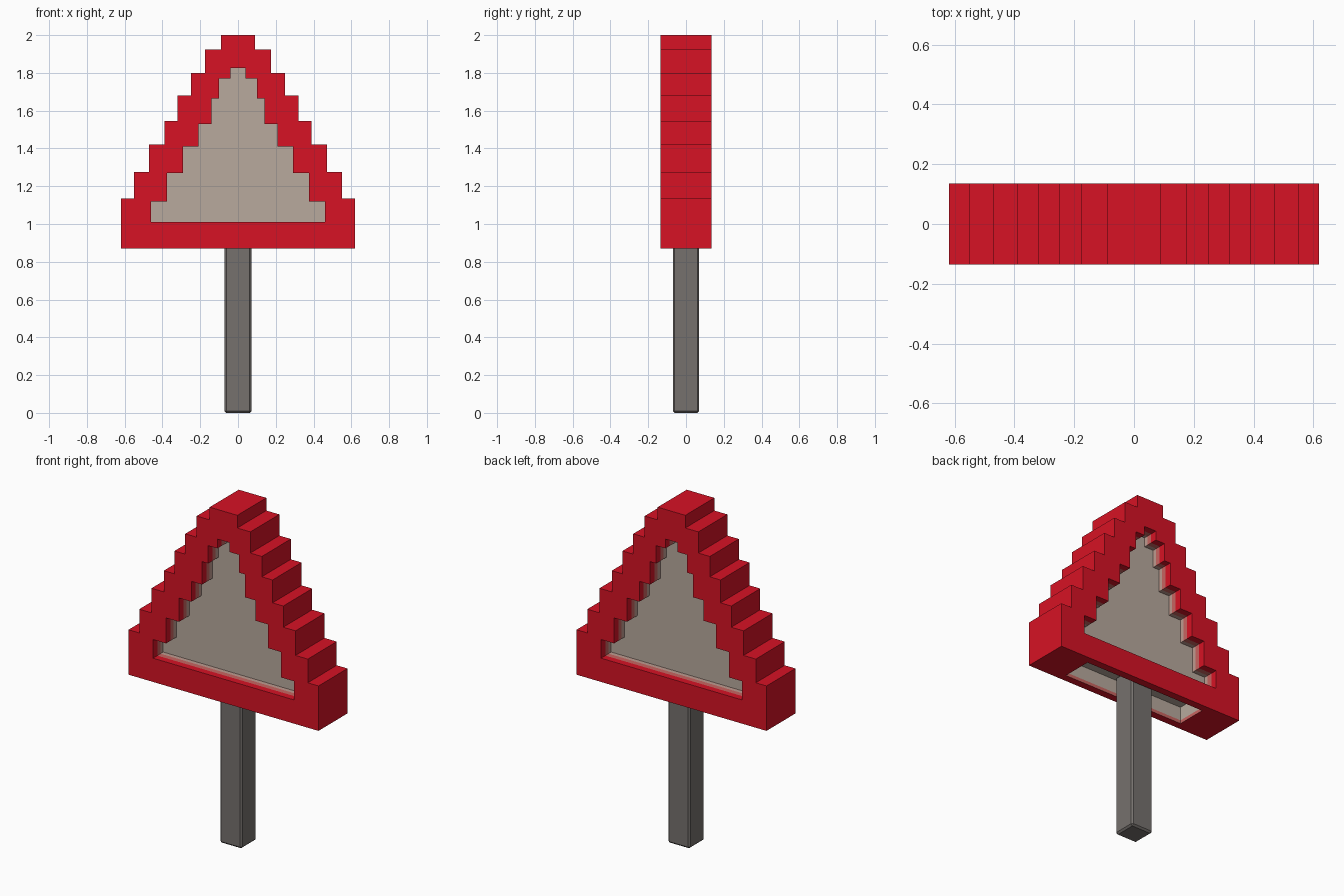
import bpy, bmesh
from mathutils import Vector

if "Cube" in bpy.data.objects:
    bpy.data.objects.remove(bpy.data.objects["Cube"])


def material(name, rgb):
    m = bpy.data.materials.new(name)
    m.diffuse_color = (*rgb, 1)
    m.use_nodes = True
    m.node_tree.nodes["Principled BSDF"].inputs["Base Color"].default_value = m.diffuse_color
    return m


RED = material("red", (0.68, 0.006, 0.018))
ROSE = material("rose", (0.58, 0.13, 0.12))
PALE = material("pale rose", (0.52, 0.33, 0.28))
BEIGE = material("beige", (0.48, 0.40, 0.34))
GREY = material("grey", (0.18, 0.165, 0.155))


def stepped(steps, bottom):
    """Closed mirrored staircase outline from (half width, top z), top down."""
    right = []
    for i, (w, top) in enumerate(steps):
        low = steps[i + 1][1] if i + 1 < len(steps) else bottom
        right += [(w, top), (w, low)]
    return right + [(-x, z) for x, z in reversed(right)]


OUTER = stepped([(0.09, 2.0), (0.175, 1.925), (0.25, 1.80), (0.32, 1.68),
                 (0.39, 1.545), (0.47, 1.42), (0.55, 1.275), (0.62, 1.135)], 0.87)
INNER = stepped([(0.04, 1.825), (0.10, 1.77), (0.14, 1.665), (0.21, 1.53),
                 (0.29, 1.41), (0.375, 1.27), (0.46, 1.12)], 1.01)
D = 0.135      # half depth of the frame
P = 0.04       # half depth of the panel


def at_y(outline, y):
    return [Vector((x, y, z)) for x, z in outline]


def wall(bm, a, b, mat, skip=()):
    n = len(a)
    for i in range(n):
        if i in skip:
            continue
        j = (i + 1) % n
        f = bm.faces.new([bm.verts.new(p) for p in (a[i], a[j], b[j], b[i])])
        f.material_index = mat


def cap(bm, loops, normal, mat):
    """Fill between one outline and any holes in it."""
    edges = []
    for pts in loops:
        vs = [bm.verts.new(p) for p in pts]
        edges += [bm.edges.new((vs[i - 1], vs[i])) for i in range(len(vs))]
    made = bmesh.ops.triangle_fill(bm, edges=edges, use_beauty=True,
                                   use_dissolve=False, normal=normal)
    for f in made["geom"]:
        if isinstance(f, bmesh.types.BMFace):
            f.material_index = mat


def finish(bm, name, mats):
    bmesh.ops.remove_doubles(bm, verts=bm.verts, dist=0.0005)
    bmesh.ops.recalc_face_normals(bm, faces=bm.faces)
    me = bpy.data.meshes.new(name)
    bm.to_mesh(me)
    bm.free()
    ob = bpy.data.objects.new(name, me)
    bpy.context.collection.objects.link(ob)
    for m in mats:
        me.materials.append(m)
    return ob


def rect(x, y, z):
    return [Vector(p) for p in ((-x, -y, z), (x, -y, z), (x, y, z), (-x, y, z))]


# Stepped frame: front and back rings, outer wall without its bottom side
bm = bmesh.new()
for s in (-1, 1):
    cap(bm, [at_y(OUTER, s * D), at_y(INNER, s * D)], (0, s, 0), 0)
bottom_edge = len(OUTER) // 2 - 1
wall(bm, at_y(OUTER, -D), at_y(OUTER, D), 0, skip=(bottom_edge,))

# Inner wall, fading from red to pale towards the panel
levels = [-D, -0.095, -0.065, 0.065, 0.095, D]
for (y0, y1), mat in zip(zip(levels, levels[1:]), (0, 1, 2, 1, 0)):
    wall(bm, at_y(INNER, y0), at_y(INNER, y1), mat)

# Underside with an open slot
cap(bm, [rect(0.62, D, 0.87), rect(0.40, 0.09, 0.87)], (0, 0, -1), 0)
wall(bm, rect(0.40, 0.09, 0.87), rect(0.40, 0.09, 0.89), 1)
wall(bm, rect(0.40, 0.09, 0.89), rect(0.40, 0.09, 0.97), 3)
cap(bm, [rect(0.40, 0.09, 0.97)], (0, 0, -1), 3)
finish(bm, "sign_frame", [RED, ROSE, PALE, BEIGE])

# Recessed panel filling the frame
bm = bmesh.new()
for s in (-1, 1):
    cap(bm, [at_y(INNER, s * P)], (0, s, 0), 0)
wall(bm, at_y(INNER, -P), at_y(INNER, P), 0)
finish(bm, "sign_panel", [BEIGE])

# Square post with softened edges
bm = bmesh.new()
wall(bm, rect(0.072, 0.07, 0), rect(0.072, 0.07, 0.97), 0)
for z, n in ((0, -1), (0.97, 1)):
    cap(bm, [rect(0.072, 0.07, z)], (0, 0, n), 0)
post = finish(bm, "post", [GREY])
bev = post.modifiers.new("soft_edges", "BEVEL")
bev.width = 0.01
bev.segments = 1
